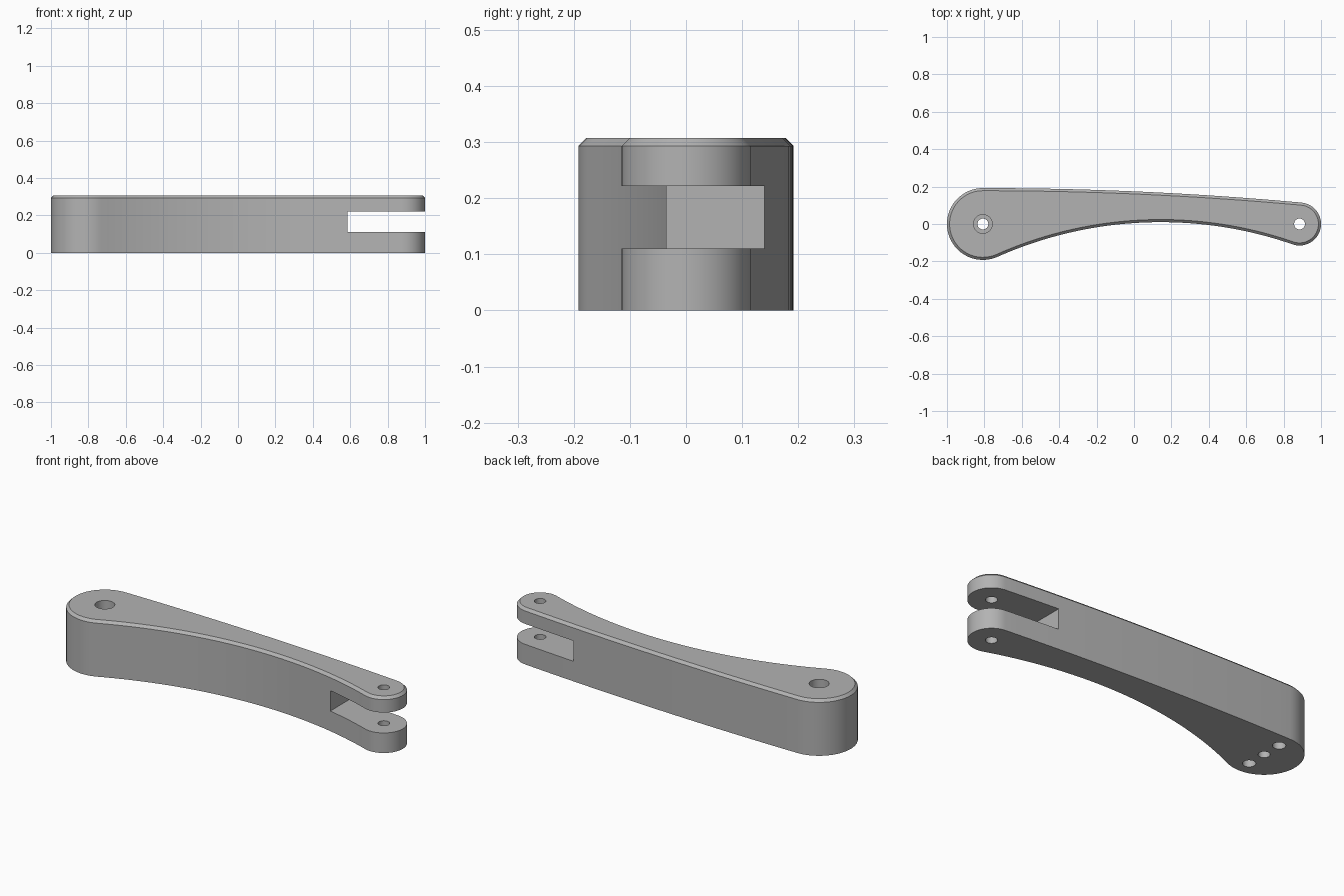
import bpy, bmesh, math

if "Cube" in bpy.data.objects:
    bpy.data.objects.remove(bpy.data.objects["Cube"])

HEIGHT, CHAMFER = 0.307, 0.014
BIG_X, BIG_R = -0.808, 0.192
TIP_X, TIP_R = 0.885, 0.115
BELLY_R, BACK_R = 2.15, 18.8

grey = bpy.data.materials.new("plain grey")
grey.use_nodes = True
colour = (0.45, 0.45, 0.45, 1)
grey.diffuse_color = colour
grey.node_tree.nodes["Principled BSDF"].inputs["Base Color"].default_value = colour


def tangent_centre(radius, sign):
    """Centre of an arc touching both end circles (sign 1 outside, -1 inside)."""
    a, b = radius + sign * BIG_R, radius + sign * TIP_R
    span = TIP_X - BIG_X
    x = (a * a - b * b + span * span) / (2 * span)
    return BIG_X + x, -math.sqrt(a * a - x * x)


def arc(centre, radius, start, end, steps):
    return [(centre[0] + radius * math.cos(start + (end - start) * i / steps),
             centre[1] + radius * math.sin(start + (end - start) * i / steps))
            for i in range(steps)]


def bearing(a, b):
    return math.atan2(b[1] - a[1], b[0] - a[0])


def outline(inset):
    """Arm profile: round ends joined by a hollow front and a bowed back."""
    big, tip = (BIG_X, 0), (TIP_X, 0)
    belly, back = tangent_centre(BELLY_R, 1), tangent_centre(BACK_R, -1)
    top_big, top_tip = bearing(back, big), bearing(back, tip)
    return (arc(big, BIG_R - inset, top_big, bearing(big, belly) + math.tau, 40)
            + arc(belly, BELLY_R + inset, bearing(belly, big), bearing(belly, tip), 40)
            + arc(tip, TIP_R - inset, bearing(tip, belly), top_tip, 36)
            + arc(back, BACK_R - inset, top_tip, top_big, 24))


# Arm body: stacked outlines with a chamfered upper rim
bm = bmesh.new()
rings = [[bm.verts.new((x, y, z)) for x, y in outline(inset)]
         for z, inset in ((0, 0), (HEIGHT - CHAMFER, 0), (HEIGHT, CHAMFER))]
count = len(rings[0])
for low, high in zip(rings, rings[1:]):
    for i in range(count):
        j = (i + 1) % count
        bm.faces.new((low[i], low[j], high[j], high[i]))
bm.faces.new(rings[0][::-1])
bm.faces.new(rings[-1])
mesh = bpy.data.meshes.new("lever_arm")
bm.to_mesh(mesh)
bm.free()
arm = bpy.data.objects.new("lever_arm", mesh)
bpy.context.collection.objects.link(arm)
mesh.materials.append(grey)
bpy.context.view_layer.objects.active = arm


def cut(cutter):
    """Subtract the cutter from the arm and discard it."""
    cutter.hide_render = True
    cutter.data.materials.append(grey)
    mod = arm.modifiers.new("cut", "BOOLEAN")
    mod.operation = "DIFFERENCE"
    mod.solver = "EXACT"
    mod.object = cutter
    bpy.context.view_layer.objects.active = arm
    bpy.ops.object.modifier_apply(modifier=mod.name)
    bpy.data.objects.remove(cutter)


def drill(x, y, radius, bottom, top):
    bpy.ops.mesh.primitive_cylinder_add(
        vertices=32, radius=radius, depth=top - bottom,
        location=(x, y, (bottom + top) / 2))
    cut(bpy.context.object)


# Fork slot
bpy.ops.mesh.primitive_cube_add(size=1, location=(0.885, 0, 0.166))
slot = bpy.context.object
slot.scale = (0.6, 1, 0.112)
bpy.context.view_layer.update()
cut(slot)

# Pivot holes, counterbore and blind pin holes
drill(TIP_X, 0, 0.029, -0.1, 0.5)
drill(BIG_X, 0, 0.029, -0.1, 0.5)
drill(BIG_X, 0, 0.05, 0.15, 0.5)
for side in (-1, 1):
    drill(BIG_X, side * 0.111, 0.032, -0.1, 0.12)

# Smooth curved walls, crisp edges
bpy.ops.object.select_all(action="DESELECT")
arm.select_set(True)
bpy.context.view_layer.objects.active = arm
bpy.ops.object.shade_smooth_by_angle(angle=math.radians(30))
